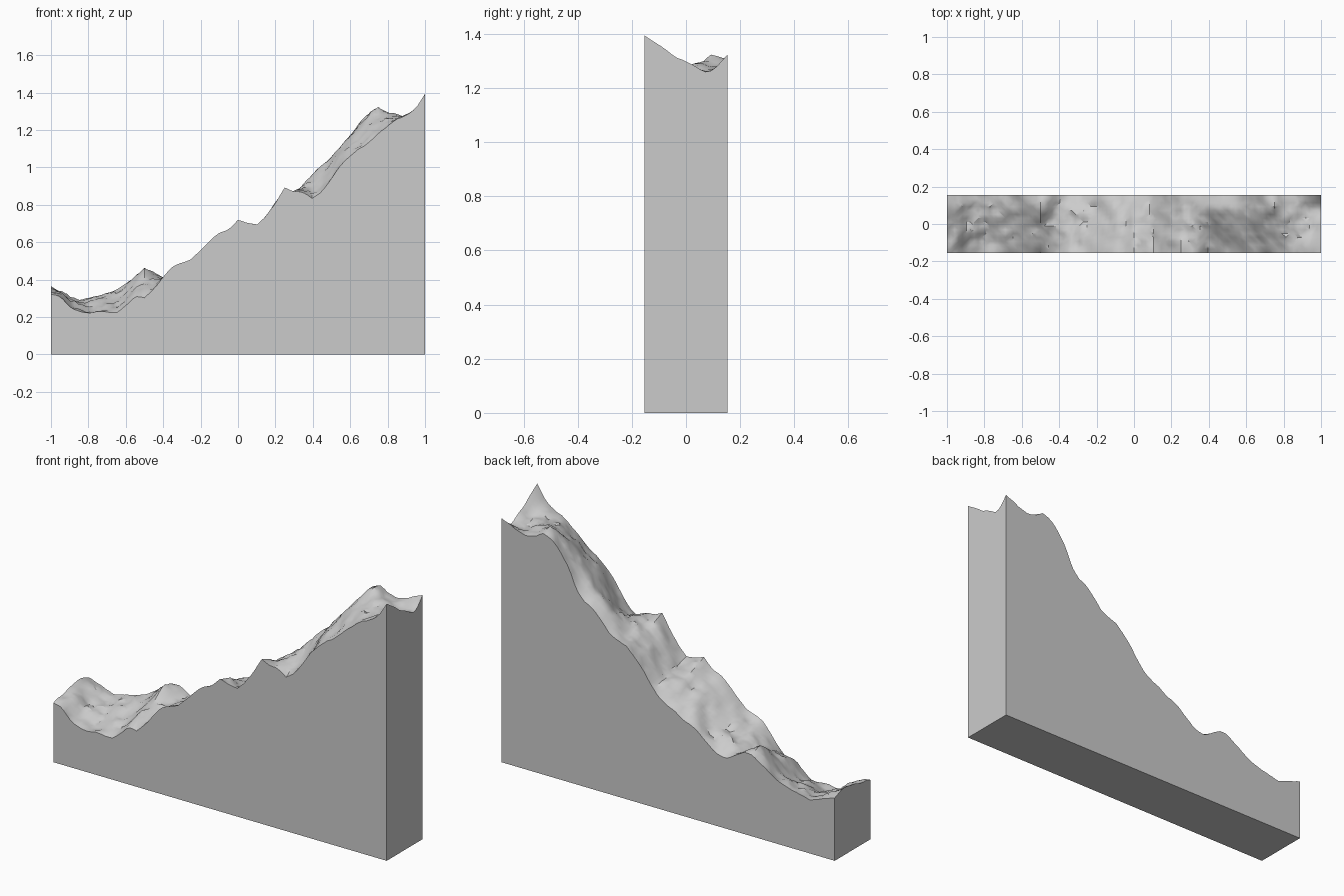
import bpy
import bmesh
import math
from mathutils import Vector, noise

if "Cube" in bpy.data.objects:
    bpy.data.objects.remove(bpy.data.objects["Cube"], do_unlink=True)

HALF_DEPTH = 0.154
RIDGE_Y = 0.08

# Evenly spaced heights along x, in hundredths of a unit
FRONT = (32, 31, 26, 23, 22, 23, 23, 22, 26, 31, 30, 35, 42, 47,
         49, 51, 56, 61, 65, 67, 72, 70, 69, 74, 81, 89, 87, 86,
         83, 87, 94, 102, 106, 110, 113, 118, 122, 126, 128, 131, 139)
RIDGE = (37, 30, 28, 31, 36, 46, 41, 43, 48, 57, 63,
         67, 78, 87, 97, 106, 118, 128, 130, 126, 125)
BACK = (34, 33, 31, 29, 30, 31, 33, 35, 38, 41, 44, 44, 41, 38,
        39, 42, 46, 50, 52, 55, 57, 60, 66, 73, 78, 83, 85, 87,
        93, 98, 100, 106, 117, 124, 129, 130, 128, 127, 128, 130, 132)


def sample(profile, x):
    """Height of a profile at x, interpolated between its points."""
    position = (x + 1) / 2 * (len(profile) - 1)
    index = max(0, min(int(position), len(profile) - 2))
    blend = position - index
    return (profile[index] * (1 - blend) + profile[index + 1] * blend) / 100


def terrain_height(x, y):
    """Blend front edge, ridge and back edge, then add rocky roughness."""
    ridge = sample(RIDGE, x)
    if y < RIDGE_Y:
        blend = (y + HALF_DEPTH) / (RIDGE_Y + HALF_DEPTH)
        height = sample(FRONT, x) * (1 - blend) + ridge * blend
    else:
        blend = (y - RIDGE_Y) / (HALF_DEPTH - RIDGE_Y)
        height = ridge * (1 - blend) + sample(BACK, x) * blend
    # Sharp summit near the high end
    summit = max(0, 0.04 - 0.6 * math.hypot(x - 0.75, y - 0.1))
    # Roughness is weaker at the cut sides, where the profile is exact
    edge_distance = min(HALF_DEPTH - abs(y), 1 - abs(x))
    strength = 0.007 + 0.014 * min(1, edge_distance / 0.05)
    rough = noise.fractal(Vector((x, y, 0.3)) * 11, 0.7, 2, 4)
    return height + summit + strength * rough


def flat_material(name, colour):
    material = bpy.data.materials.new(name)
    material.use_nodes = True
    material.diffuse_color = colour
    shader = material.node_tree.nodes["Principled BSDF"]
    shader.inputs["Base Color"].default_value = colour
    return material


# Rocky upper surface
bm = bmesh.new()
bmesh.ops.create_grid(bm, x_segments=96, y_segments=15, size=1)
for vert in bm.verts:
    vert.co.y *= HALF_DEPTH
    vert.co.z = terrain_height(vert.co.x, vert.co.y)
bmesh.ops.triangulate(bm, faces=bm.faces[:])

# Vertical cut walls down to a flat base
rim = [edge for edge in bm.edges if edge.is_boundary]
walls = bmesh.ops.extrude_edge_only(bm, edges=rim)["geom"]
for item in walls:
    if isinstance(item, bmesh.types.BMVert):
        item.co.z = 0
base_edges = [edge for edge in bm.edges if edge.is_boundary]
bmesh.ops.contextual_create(bm, geom=base_edges)
bmesh.ops.recalc_face_normals(bm, faces=bm.faces[:])

mesh = bpy.data.meshes.new("terrain_slice")
bm.to_mesh(mesh)
bm.free()
mesh.materials.append(flat_material("stone_grey", (0.6, 0.6, 0.6, 1)))

terrain = bpy.data.objects.new("terrain_slice", mesh)
bpy.context.collection.objects.link(terrain)
bpy.ops.object.select_all(action="DESELECT")
terrain.select_set(True)
bpy.context.view_layer.objects.active = terrain
bpy.ops.object.shade_smooth_by_angle(angle=math.radians(35))
